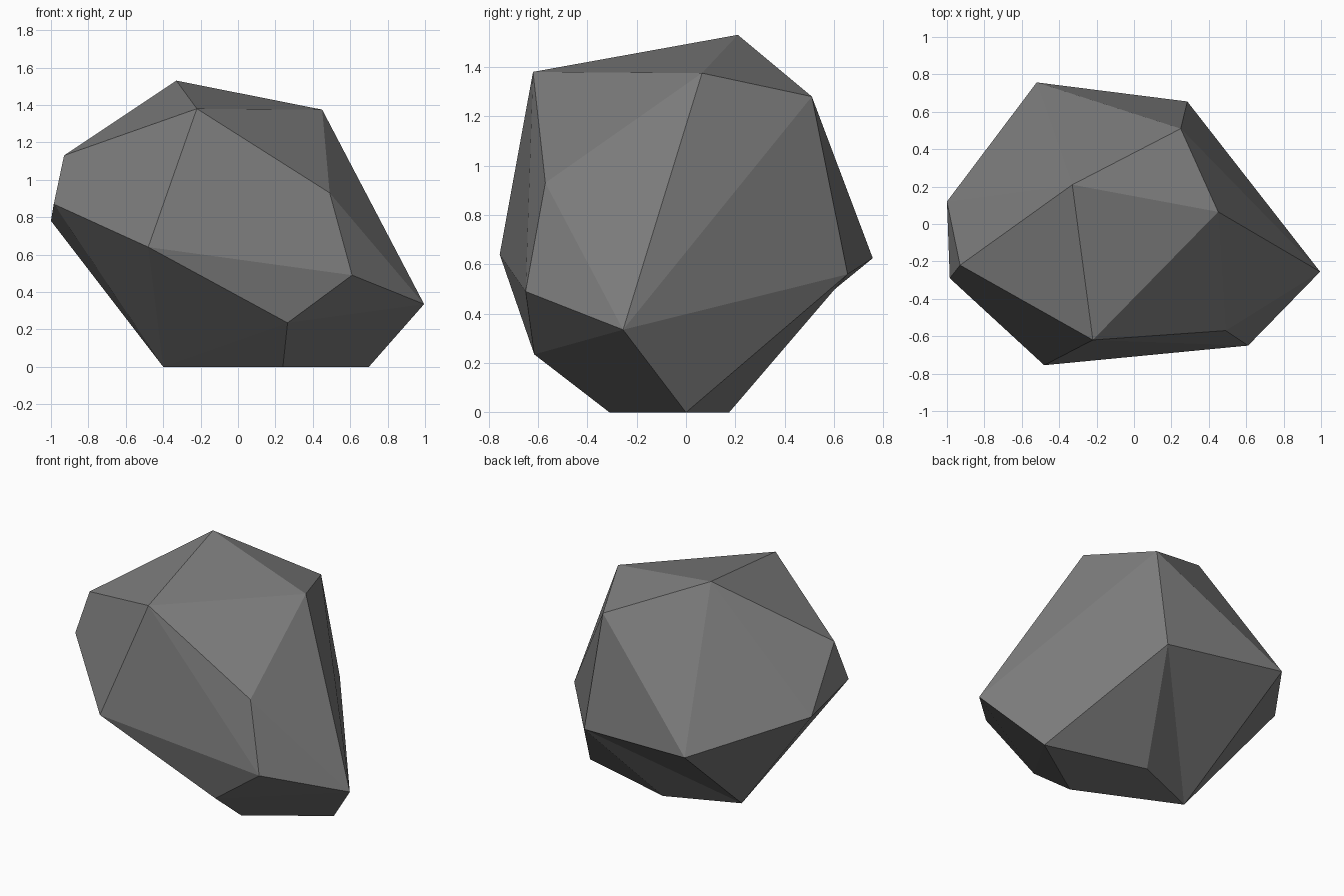
import bpy
import bmesh

if "Cube" in bpy.data.objects:
    bpy.data.objects.remove(bpy.data.objects["Cube"])

# Stone grey material
stone = bpy.data.materials.new("stone grey")
stone.diffuse_color = (0.2, 0.2, 0.2, 1.0)
stone.use_nodes = True
stone.node_tree.nodes["Principled BSDF"].inputs["Base Color"].default_value = stone.diffuse_color

# Corners of the boulder, from crown down to the flat base
corners = {
    "peak": (-0.33, 0.21, 1.53),
    "crown_front": (-0.22, -0.62, 1.38),
    "crown_right": (0.45, 0.065, 1.375),
    "crown_back": (0.25, 0.51, 1.28),
    "left_top": (-0.93, -0.22, 1.13),
    "left_front": (-0.985, -0.29, 0.87),
    "left_back": (-1.0, 0.12, 0.78),
    "front_upper": (0.49, -0.57, 0.93),
    "front_left": (-0.48, -0.755, 0.64),
    "front_right": (0.61, -0.65, 0.49),
    "front_low": (0.265, -0.615, 0.235),
    "right_tip": (0.995, -0.255, 0.335),
    "back_left": (-0.52, 0.757, 0.625),
    "back_right": (0.285, 0.655, 0.56),
    "base_left": (-0.40, -0.01, 0.0),
    "base_front": (0.24, -0.31, 0.0),
    "base_right": (0.70, 0.0, 0.0),
    "base_back": (0.045, 0.175, 0.0),
}

# Faceted boulder: hull over the corners
bm = bmesh.new()
v = {name: bm.verts.new(co) for name, co in corners.items()}
bmesh.ops.convex_hull(bm, input=list(bm.verts), use_existing_faces=False)

# Slight hollow low on the back: flip that quad's diagonal
diagonal = bm.edges.get((v["base_back"], v["back_left"]))
if diagonal and len(diagonal.link_faces) == 2:
    bmesh.ops.rotate_edges(bm, edges=[diagonal], use_ccw=False)

loose = [p for p in bm.verts if not p.link_faces]
bmesh.ops.delete(bm, geom=loose, context='VERTS')
bmesh.ops.recalc_face_normals(bm, faces=list(bm.faces))

mesh = bpy.data.meshes.new("boulder")
bm.to_mesh(mesh)
bm.free()
mesh.materials.append(stone)
boulder = bpy.data.objects.new("boulder", mesh)
bpy.context.collection.objects.link(boulder)
